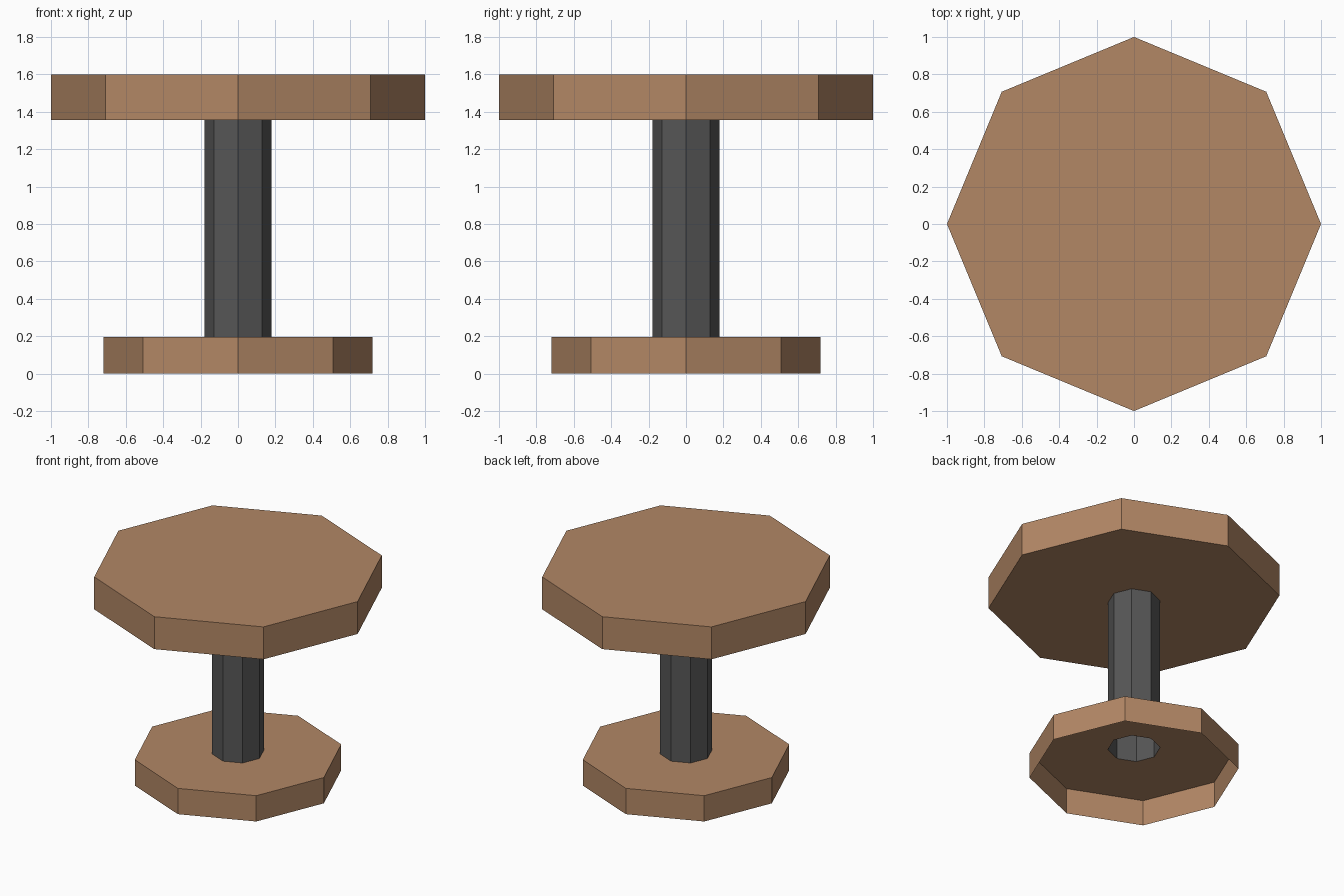
import bpy, math

if "Cube" in bpy.data.objects:
    bpy.data.objects.remove(bpy.data.objects["Cube"])

SIDES = 8


def material(name, rgb):
    m = bpy.data.materials.new(name)
    m.diffuse_color = (*rgb, 1.0)
    m.use_nodes = True
    m.node_tree.nodes["Principled BSDF"].inputs["Base Color"].default_value = m.diffuse_color
    return m


def lathe(name, profile, mat):
    """Spin an (r, z) profile, listed bottom to top, into a flat-sided open shell.
    A radius of 0 at the end closes it with one flat cap."""
    cap = profile[-1][0] == 0
    rings = profile[:-1] if cap else profile
    verts = [(r * math.cos(math.tau * i / SIDES), r * math.sin(math.tau * i / SIDES), z)
             for r, z in rings for i in range(SIDES)]
    faces = []
    for k in range(len(rings) - 1):
        for i in range(SIDES):
            a, b = k * SIDES + i, k * SIDES + (i + 1) % SIDES
            faces.append((a, b, b + SIDES, a + SIDES))
    if cap:
        start = (len(rings) - 1) * SIDES
        faces.append(tuple(range(start, start + SIDES)))
    mesh = bpy.data.meshes.new(name)
    mesh.from_pydata(verts, [], faces)
    mesh.materials.append(mat)
    mesh.update()
    obj = bpy.data.objects.new(name, mesh)
    bpy.context.collection.objects.link(obj)
    return obj


wood = material("warm brown wood", (0.445, 0.242, 0.130))
metal = material("dark grey metal", (0.094, 0.094, 0.094))

R_COL, Z_BASE, Z_UNDER, Z_TOP = 0.18, 0.195, 1.355, 1.60

# Base: hollow underneath, with a hole where the column meets it
lathe("base", [(0.718, 0), (0.718, Z_BASE), (R_COL, Z_BASE)], wood)

# Column: open octagonal tube
lathe("column", [(R_COL, Z_BASE), (R_COL, Z_UNDER)], metal)

# Top: thick octagonal slab
lathe("table_top", [(R_COL, Z_UNDER), (1.0, Z_UNDER), (1.0, Z_TOP), (0, Z_TOP)], wood)
